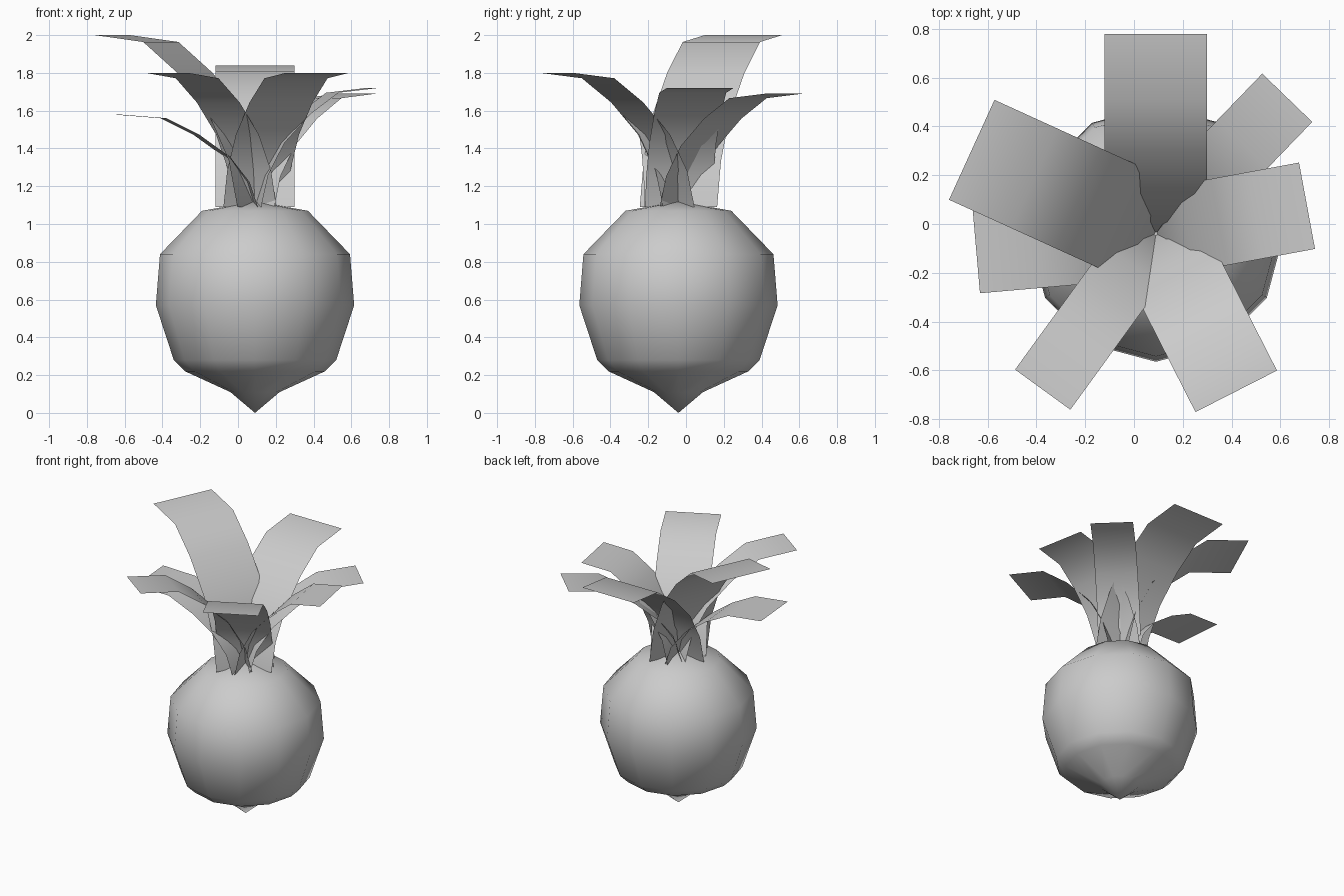
import bpy, bmesh
from math import cos, sin, pi, radians

if "Cube" in bpy.data.objects:
    bpy.data.objects.remove(bpy.data.objects["Cube"])

CX, CY = 0.09, -0.04   # axis of the root


def finish(bm, name):
    bmesh.ops.recalc_face_normals(bm, faces=bm.faces)
    for f in bm.faces:
        f.smooth = True
    me = bpy.data.meshes.new(name)
    bm.to_mesh(me)
    bm.free()
    ob = bpy.data.objects.new(name, me)
    bpy.context.collection.objects.link(ob)
    return ob


# Root bulb: twelve-sided lathe with pointed bottom
def root_bulb():
    profile = [(0.13, 0.11), (0.37, 0.22), (0.43, 0.28), (0.525, 0.57),
               (0.503, 0.84), (0.28, 1.07)]
    n = 12
    bm = bmesh.new()
    rings = [[bm.verts.new((CX + r * cos(2 * pi * i / n),
                            CY + r * sin(2 * pi * i / n), z))
              for i in range(n)] for r, z in profile]
    bottom = bm.verts.new((CX, CY, 0.0))
    top = bm.verts.new((CX, CY, 1.12))
    for i in range(n):
        j = (i + 1) % n
        bm.faces.new((bottom, rings[0][j], rings[0][i]))
        bm.faces.new((top, rings[-1][i], rings[-1][j]))
        for a, b in zip(rings, rings[1:]):
            bm.faces.new((a[i], a[j], b[j], b[i]))
    finish(bm, "root_bulb")


# Leaf: flat strip of constant width that arches outward
ARCH = [(0, 0), (0.06, 0.27), (0.20, 0.54), (0.42, 0.78), (0.66, 0.96), (1, 1)]


def leaf(name, angle, reach, width, tip_z):
    a, base = radians(angle), 1.09
    dx, dy, h = cos(a), sin(a), width / 2
    bm = bmesh.new()
    rows = []
    for u, v in ARCH:
        r, z = u * reach, base + v * (tip_z - base)
        rows.append([bm.verts.new((CX + r * dx - s * h * dy,
                                   CY + r * dy + s * h * dx, z))
                     for s in (-1, 1)])
    for p, q in zip(rows, rows[1:]):
        bm.faces.new((p[0], q[0], q[1], p[1]))
    finish(bm, name)


root_bulb()
# angle, reach, width, tip height
leaves = [(90, 0.82, 0.42, 1.84), (155.5, 0.83, 0.45, 2.0),
          (185, 0.74, 0.36, 1.58), (234, 0.79, 0.28, 1.80),
          (297, 0.725, 0.375, 1.80), (10.5, 0.63, 0.36, 1.72),
          (46, 0.775, 0.285, 1.69)]
for i, spec in enumerate(leaves):
    leaf(f"leaf_{i + 1}", *spec)
